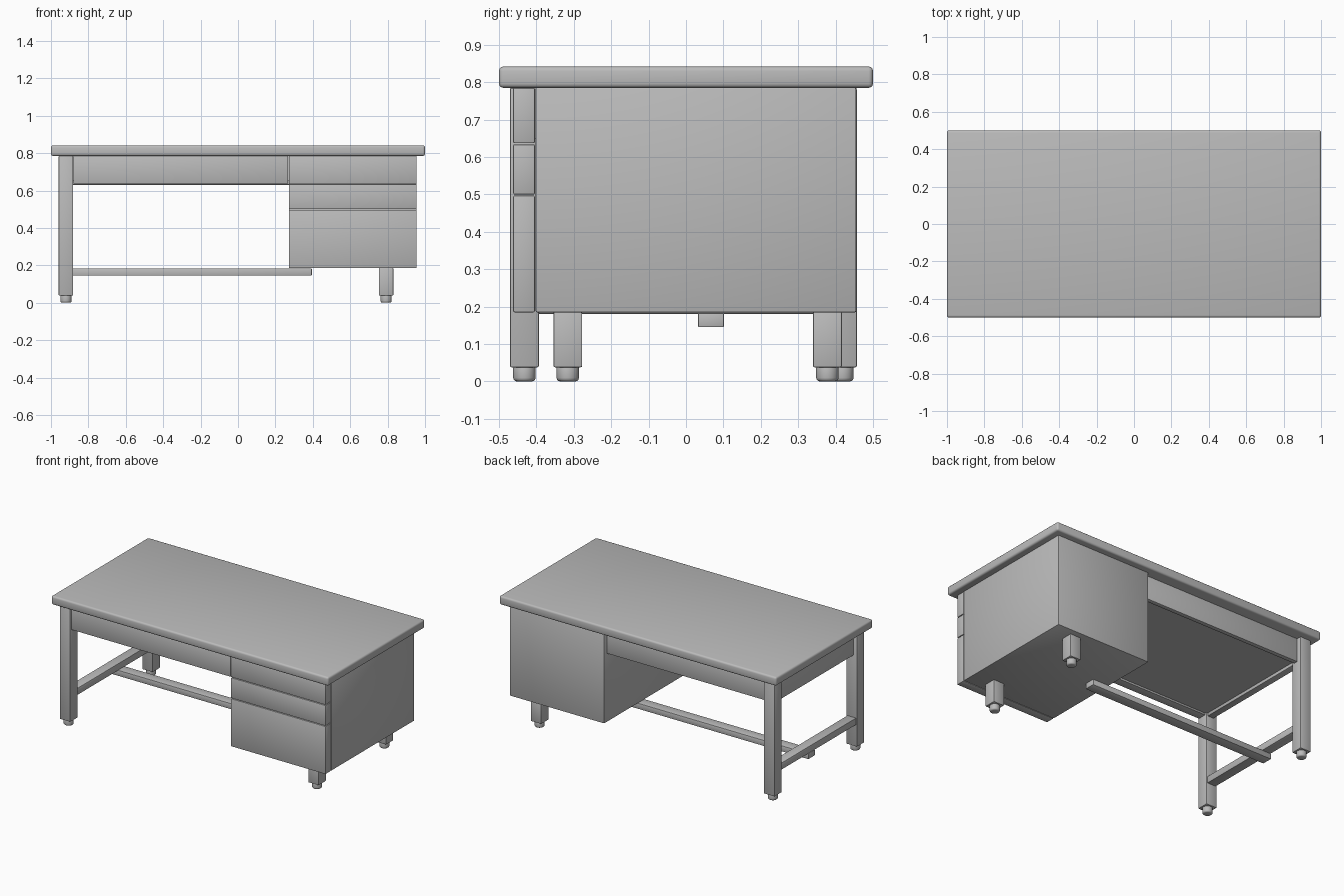
import bpy, math

if "Cube" in bpy.data.objects:
    bpy.data.objects.remove(bpy.data.objects["Cube"])

grey = bpy.data.materials.new("plain grey")
grey.diffuse_color = (0.5, 0.5, 0.5, 1)
grey.use_nodes = True
grey.node_tree.nodes["Principled BSDF"].inputs["Base Color"].default_value = grey.diffuse_color


def finish(ob, name, bevel, segments=2):
    ob.name = name
    ob.data.materials.append(grey)
    if bevel:
        mod = ob.modifiers.new("soft edges", 'BEVEL')
        mod.width = bevel
        mod.segments = segments
        mod.limit_method = 'ANGLE'
        bpy.ops.object.modifier_apply(modifier=mod.name)
    bpy.ops.object.shade_smooth_by_angle(angle=math.radians(35))
    return ob


def box(name, x, y, z, bevel=0.004, segments=2):
    """Box from its (min, max) range on each axis."""
    bpy.ops.mesh.primitive_cube_add(size=1, location=[sum(r) / 2 for r in (x, y, z)])
    ob = bpy.context.object
    ob.scale = [r[1] - r[0] for r in (x, y, z)]
    bpy.ops.object.transform_apply(location=False, rotation=False, scale=True)
    return finish(ob, name, bevel, segments)


def leg(name, cx, cy, top):
    """Square leg on a round foot."""
    h = 0.0385
    box(name, (cx - h, cx + h), (cy - h, cy + h), (0.038, top))
    bpy.ops.mesh.primitive_cylinder_add(vertices=32, radius=0.03, depth=0.045,
                                        location=(cx, cy, 0.0225))
    finish(bpy.context.object, name + "_foot", 0.01, 3)


# Table top
box("table_top", (-1, 1), (-0.5, 0.5), (0.785, 0.842), 0.012, 3)

# Legs: tall pair on the left, short pair under the cabinet
leg("front_left_leg", -0.92, -0.432, 0.785)
leg("back_left_leg", -0.92, 0.418, 0.785)
leg("front_cabinet_leg", 0.792, -0.316, 0.187)
leg("back_cabinet_leg", 0.792, 0.378, 0.187)

# Drawer cabinet on the right with its three drawer fronts
box("cabinet", (0.272, 0.955), (-0.402, 0.455), (0.185, 0.786))
for i, z in enumerate([(0.185, 0.497), (0.5, 0.634), (0.637, 0.785)]):
    box(f"cabinet_drawer_{i + 1}", (0.272, 0.955), (-0.462, -0.404), z)

# Wide drawer, knee space floor and aprons
box("wide_drawer_front", (-0.88, 0.268), (-0.462, -0.404), (0.637, 0.785))
box("knee_space_ceiling", (-0.9, 0.275), (-0.405, 0.41), (0.65, 0.785), 0)
box("back_apron", (-0.9, 0.275), (0.395, 0.425), (0.63, 0.785))
box("side_apron", (-0.935, -0.89), (-0.4, 0.39), (0.63, 0.785))

# Stretchers: one between the left legs, a long one below it
box("side_stretcher", (-0.952, -0.888), (-0.4, 0.39), (0.18, 0.225))
box("long_stretcher", (-0.955, 0.395), (0.032, 0.102), (0.145, 0.183))
